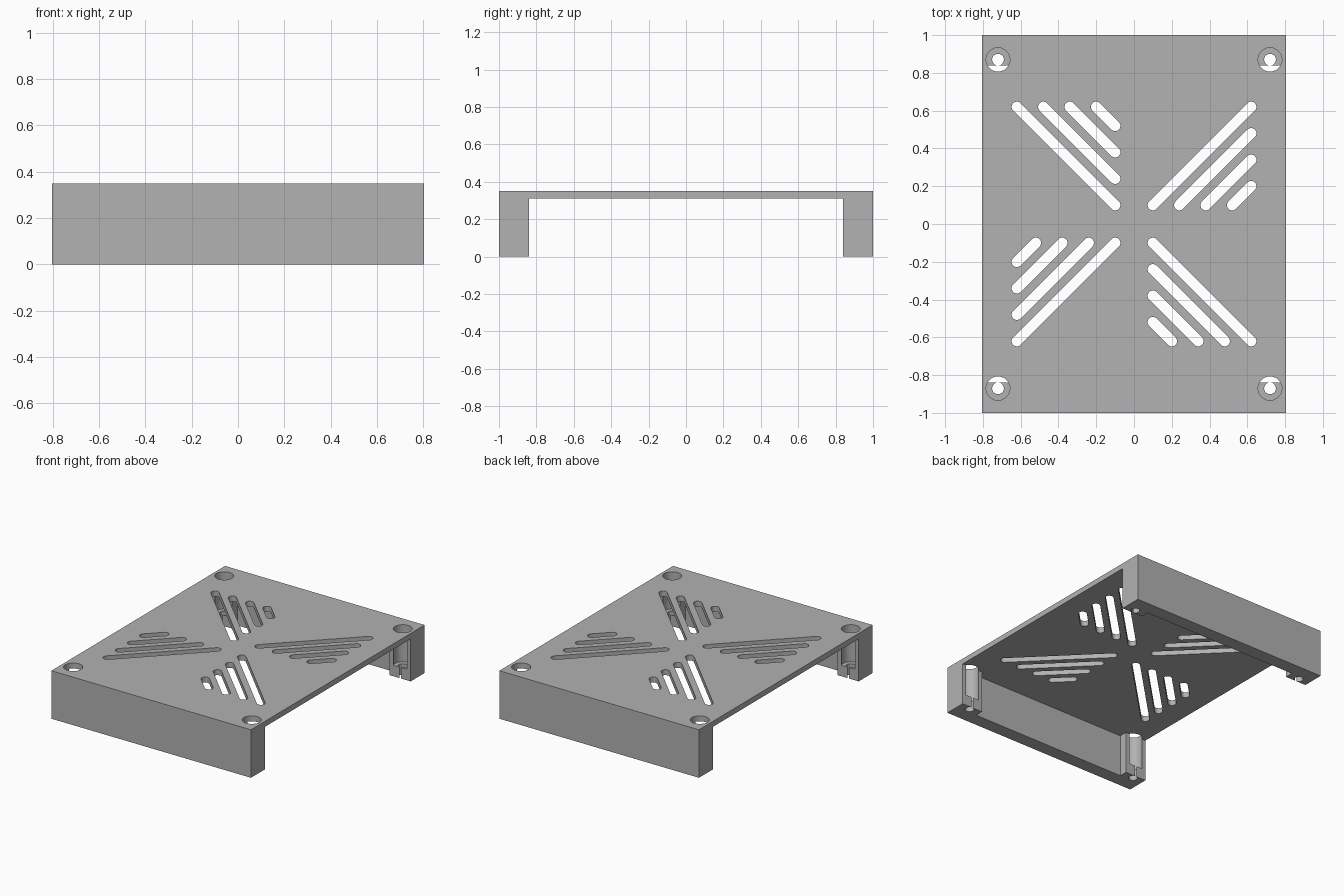
import bpy, bmesh, math
from mathutils import Vector

if "Cube" in bpy.data.objects:
    bpy.data.objects.remove(bpy.data.objects["Cube"], do_unlink=True)

HALF_X, HALF_Y, HEIGHT = 0.805, 1.0, 0.35
UNDERSIDE = 0.31            # bottom of the top plate
POST_IN, WALL_IN = 0.84, 0.9  # inner faces of corner posts and end walls
POST_X = 0.635              # inner side of corner posts


def prisms(name, outlines, z0, z1):
    """Object made of upright prisms, one per counter-clockwise outline."""
    bm = bmesh.new()
    for pts in outlines:
        face = bm.faces.new([bm.verts.new((x, y, z0)) for x, y in pts])
        top = bmesh.ops.extrude_face_region(bm, geom=[face])["geom"]
        verts = [g for g in top if isinstance(g, bmesh.types.BMVert)]
        bmesh.ops.translate(bm, verts=verts, vec=(0, 0, z1 - z0))
    bmesh.ops.recalc_face_normals(bm, faces=bm.faces)
    mesh = bpy.data.meshes.new(name)
    bm.to_mesh(mesh)
    bm.free()
    obj = bpy.data.objects.new(name, mesh)
    bpy.context.collection.objects.link(obj)
    return obj


def arc(c, r, start, sweep, n):
    return [(c[0] + r * math.cos(start + sweep * i / n),
             c[1] + r * math.sin(start + sweep * i / n)) for i in range(n + 1)]


def circle(c, r, n=40):
    return arc(c, r, 0, math.tau, n)[:-1]


def slot(a, b, r):
    """Rounded-end slot outline from a to b."""
    d = Vector(b) - Vector(a)
    ang = math.atan2(d.y, d.x)
    return (arc(b, r, ang - math.pi / 2, math.pi, 14)
            + arc(a, r, ang + math.pi / 2, math.pi, 14))


def cut(body, cutter):
    cutter.hide_render = True
    mod = body.modifiers.new(cutter.name, "BOOLEAN")
    mod.operation, mod.solver, mod.object = "DIFFERENCE", "EXACT", cutter
    bpy.context.view_layer.objects.active = body
    bpy.ops.object.modifier_apply(modifier=mod.name)
    bpy.data.objects.remove(cutter, do_unlink=True)


# Solid block
cover = prisms("vented_cover", [[(-HALF_X, -HALF_Y), (HALF_X, -HALF_Y),
                                 (HALF_X, HALF_Y), (-HALF_X, HALF_Y)]], 0, HEIGHT)

# Pocket under the plate, open at the sides, leaving end walls and corner posts
side = HALF_X + 0.1
half = [(side, -POST_IN), (side, POST_IN), (POST_X, POST_IN),
        (POST_X, WALL_IN), (-POST_X, WALL_IN), (-POST_X, POST_IN)]
pocket = half + [(-side, POST_IN), (-side, -POST_IN), (-POST_X, -POST_IN),
                 (-POST_X, -WALL_IN), (POST_X, -WALL_IN), (POST_X, -POST_IN)]
cut(cover, prisms("pocket_cutter", [pocket], -0.1, UNDERSIDE))

# Four fans of diagonal vent slots, each a quarter turn from the last
slots = []
for turn in range(4):
    c, s = (1, 0, -1, 0)[turn], (0, 1, 0, -1)[turn]
    for i in range(4):
        ends = [(-0.62 + 0.14 * i, 0.62), (-0.1, 0.1 + 0.14 * i)]
        a, b = [(x * c - y * s, x * s + y * c) for x, y in ends]
        slots.append(slot(a, b, 0.028))
cut(cover, prisms("slot_cutter", slots, UNDERSIDE - 0.1, HEIGHT + 0.1))

# Screw wells and through holes in the corner posts
corners = [(x, y) for x in (-0.72, 0.72) for y in (-0.87, 0.87)]
cut(cover, prisms("well_cutter", [circle(p, 0.063) for p in corners], 0.08, HEIGHT + 0.1))
cut(cover, prisms("hole_cutter", [circle(p, 0.031) for p in corners], -0.1, 0.2))

# Grey material
grey = bpy.data.materials.new("plain_grey")
grey.use_nodes = True
colour = (0.445, 0.445, 0.445, 1)
grey.diffuse_color = colour
grey.node_tree.nodes["Principled BSDF"].inputs["Base Color"].default_value = colour
cover.data.materials.clear()
cover.data.materials.append(grey)

# Smooth curved walls, crisp edges
bpy.ops.object.select_all(action="DESELECT")
cover.select_set(True)
bpy.context.view_layer.objects.active = cover
bpy.ops.object.shade_smooth_by_angle(angle=math.radians(30))
